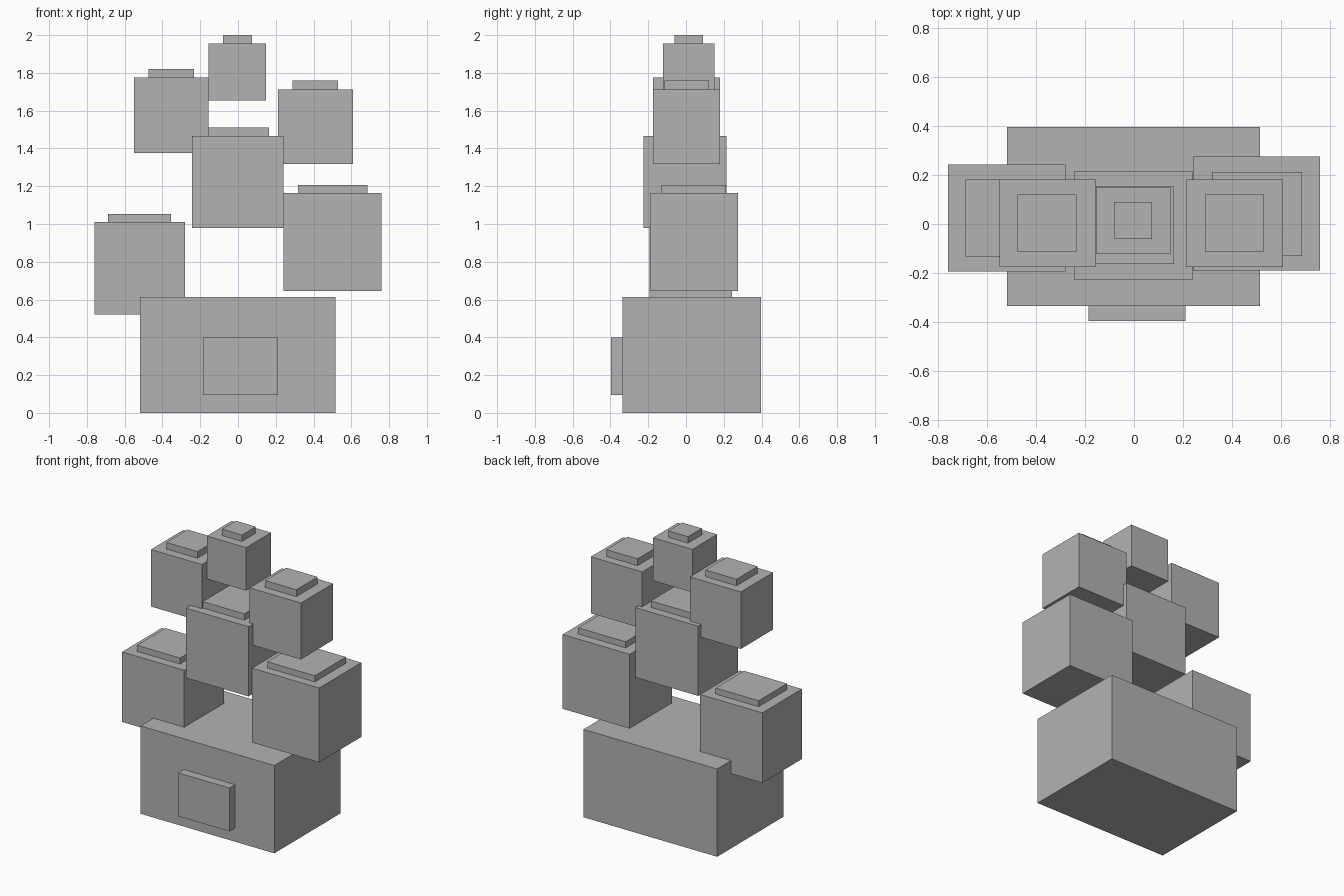
import bpy
import bmesh
from mathutils import Vector

if "Cube" in bpy.data.objects:
    bpy.data.objects.remove(bpy.data.objects["Cube"])

grey = bpy.data.materials.new("plain_grey")
grey.diffuse_color = (0.45, 0.45, 0.45, 1)
grey.use_nodes = True
grey.node_tree.nodes["Principled BSDF"].inputs["Base Color"].default_value = grey.diffuse_color


def box(name, x, y, z):
    """Axis-aligned box from (min, max) ranges."""
    bm = bmesh.new()
    bmesh.ops.create_cube(bm, size=1)
    size = Vector((x[1] - x[0], y[1] - y[0], z[1] - z[0]))
    bmesh.ops.scale(bm, vec=size, verts=bm.verts)
    mesh = bpy.data.meshes.new(name)
    bm.to_mesh(mesh)
    bm.free()
    mesh.materials.append(grey)
    obj = bpy.data.objects.new(name, mesh)
    obj.location = [sum(r) / 2 for r in (x, y, z)]
    bpy.context.collection.objects.link(obj)


def capped_block(name, x, y, z, cap_x, cap_y, cap_top):
    """Floating block with a thin square cap on top."""
    box(name + "_block", x, y, z)
    box(name + "_cap", cap_x, cap_y, (z[1], cap_top))


# Planter and its front plate
box("planter", (-0.518, 0.515), (-0.335, 0.396), (0, 0.613))
box("front_plate", (-0.185, 0.211), (-0.396, -0.335), (0.095, 0.398))

# Lower tier
capped_block("lower_left", (-0.76, -0.28), (-0.193, 0.243), (0.522, 1.011),
             (-0.688, -0.355), (-0.132, 0.182), 1.053)
capped_block("lower_right", (0.242, 0.76), (-0.19, 0.275), (0.645, 1.164),
             (0.318, 0.685), (-0.131, 0.212), 1.207)

# Middle block
capped_block("middle", (-0.244, 0.24), (-0.226, 0.214), (0.98, 1.467),
             (-0.157, 0.163), (-0.163, 0.155), 1.512)

# Upper tier
capped_block("upper_left", (-0.55, -0.157), (-0.175, 0.181), (1.377, 1.775),
             (-0.475, -0.234), (-0.113, 0.121), 1.821)
capped_block("upper_right", (0.212, 0.608), (-0.175, 0.181), (1.317, 1.711),
             (0.289, 0.53), (-0.113, 0.121), 1.759)

# Top block
capped_block("top", (-0.155, 0.149), (-0.123, 0.151), (1.655, 1.955),
             (-0.079, 0.074), (-0.062, 0.09), 2.0)
